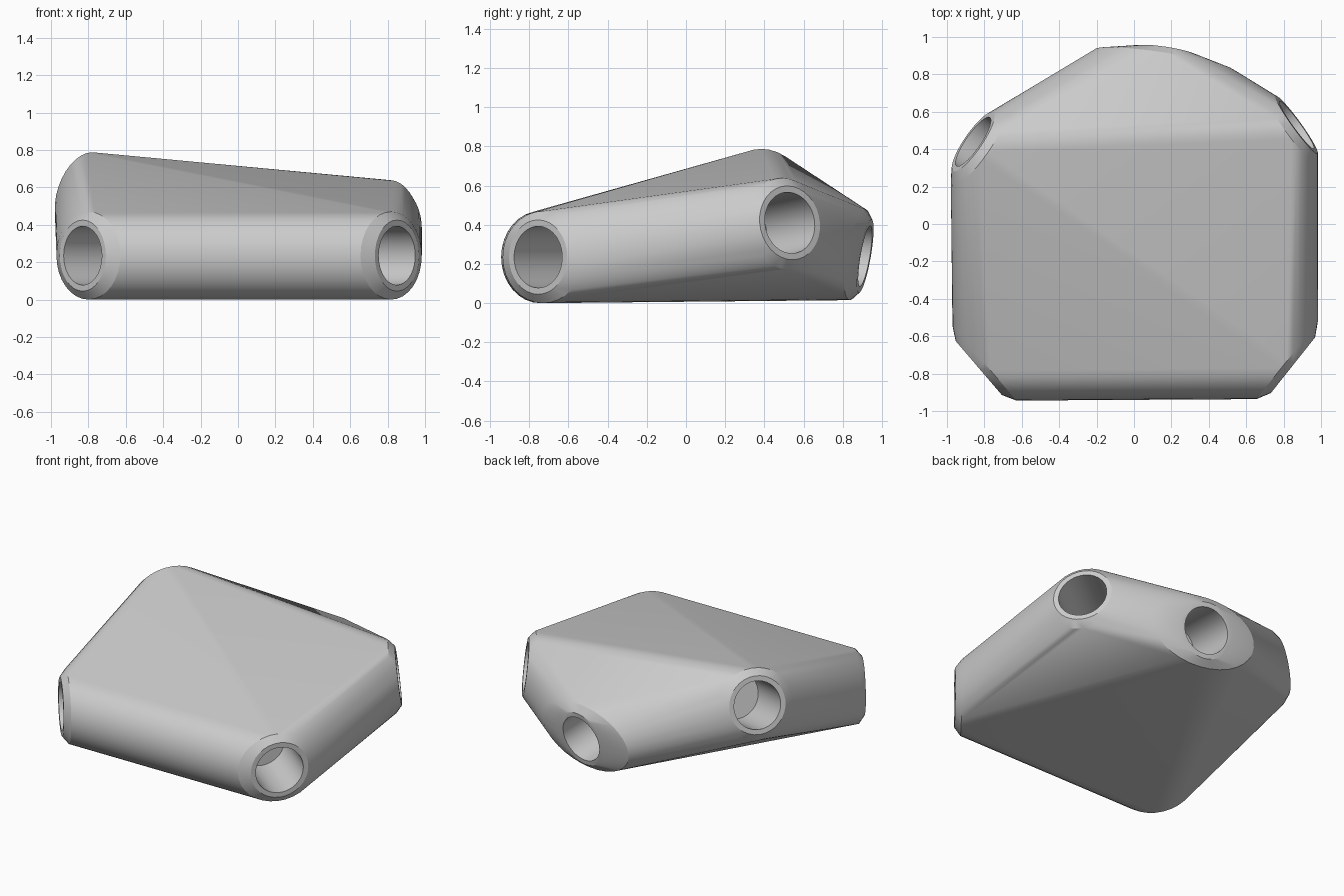
import bpy, bmesh, math
from mathutils import Vector, Matrix

cube = bpy.data.objects.get("Cube")
if cube:
    bpy.data.objects.remove(cube, do_unlink=True)

grey = bpy.data.materials.new("plain grey")
grey.use_nodes = True
COLOUR = (0.6, 0.6, 0.6, 1)
grey.diffuse_color = COLOUR
grey.node_tree.nodes["Principled BSDF"].inputs["Base Color"].default_value = COLOUR

# Each socket: face centre, outward direction, sideways widening of the collar
SOCKETS = [
    ((-0.83, -0.77, 0.235), (-0.76, -0.65, 0.0), 1.12),
    ((0.85, -0.755, 0.235), (0.78, -0.62, 0.0), 1.12),
    ((0.87, 0.53, 0.41), (0.8, 0.58, 0.12), 1.0),
    ((-0.86, 0.44, 0.57), (-0.8, 0.55, 0.25), 1.08),
    ((0.17, 0.915, 0.24), (0.15, 0.97, -0.17), 1.6),
]
FACE_R, COLLAR_R, HOLE_R = 0.19, 0.235, 0.157
SETBACK, DEPTH, SIDES = 0.04, 0.42, 32


def frame(normal):
    """Sideways and upward axes of a socket face."""
    n = Vector(normal).normalized()
    side = Vector((0, 0, 1)).cross(n).normalized()
    return n, side, n.cross(side)


def add_ring(bm, centre, side, up, rx, ry):
    for i in range(SIDES):
        a = 2 * math.pi * i / SIDES
        bm.verts.new(centre + side * rx * math.cos(a) + up * ry * math.sin(a))


# Body: one taut skin stretched around all the socket collars
bm = bmesh.new()
for centre, normal, widen in SOCKETS:
    n, side, up = frame(normal)
    c = Vector(centre)
    add_ring(bm, c, side, up, FACE_R, FACE_R)
    add_ring(bm, c - n * SETBACK, side, up, COLLAR_R * widen, COLLAR_R)
hull = bmesh.ops.convex_hull(bm, input=bm.verts[:])
loose = {g for g in hull["geom_interior"] + hull["geom_unused"]
         if isinstance(g, bmesh.types.BMVert)}
bmesh.ops.delete(bm, geom=list(loose), context="VERTS")
bmesh.ops.dissolve_limit(bm, angle_limit=math.radians(0.5), verts=bm.verts[:], edges=bm.edges[:])

# Settle the body on the ground
drop = min(v.co.z for v in bm.verts)
bmesh.ops.translate(bm, verts=bm.verts[:], vec=(0, 0, -drop))
bmesh.ops.recalc_face_normals(bm, faces=bm.faces[:])
mesh = bpy.data.meshes.new("hub_body")
bm.to_mesh(mesh)
bm.free()
mesh.materials.append(grey)
body = bpy.data.objects.new("hub_body", mesh)
bpy.context.collection.objects.link(body)

# Blind round holes along each socket axis
bm = bmesh.new()
for centre, normal, _ in SOCKETS:
    n, side, up = frame(normal)
    length = DEPTH + 0.2
    middle = Vector(centre) + n * (0.2 - length / 2) - Vector((0, 0, drop))
    turn = Matrix((side, up, n)).transposed().to_4x4()
    bmesh.ops.create_cone(bm, cap_ends=True, segments=48, radius1=HOLE_R, radius2=HOLE_R,
                          depth=length, matrix=Matrix.Translation(middle) @ turn)
cut_mesh = bpy.data.meshes.new("hole_cutter")
bm.to_mesh(cut_mesh)
bm.free()
cut_mesh.materials.append(grey)
cutter = bpy.data.objects.new("hole_cutter", cut_mesh)
bpy.context.collection.objects.link(cutter)

bpy.ops.object.select_all(action="DESELECT")
body.select_set(True)
bpy.context.view_layer.objects.active = body
mod = body.modifiers.new("holes", "BOOLEAN")
mod.object = cutter
mod.operation = "DIFFERENCE"
mod.solver = "EXACT"
bpy.ops.object.modifier_apply(modifier=mod.name)
bpy.data.objects.remove(cutter, do_unlink=True)
bpy.ops.object.shade_smooth_by_angle(angle=math.radians(20))
